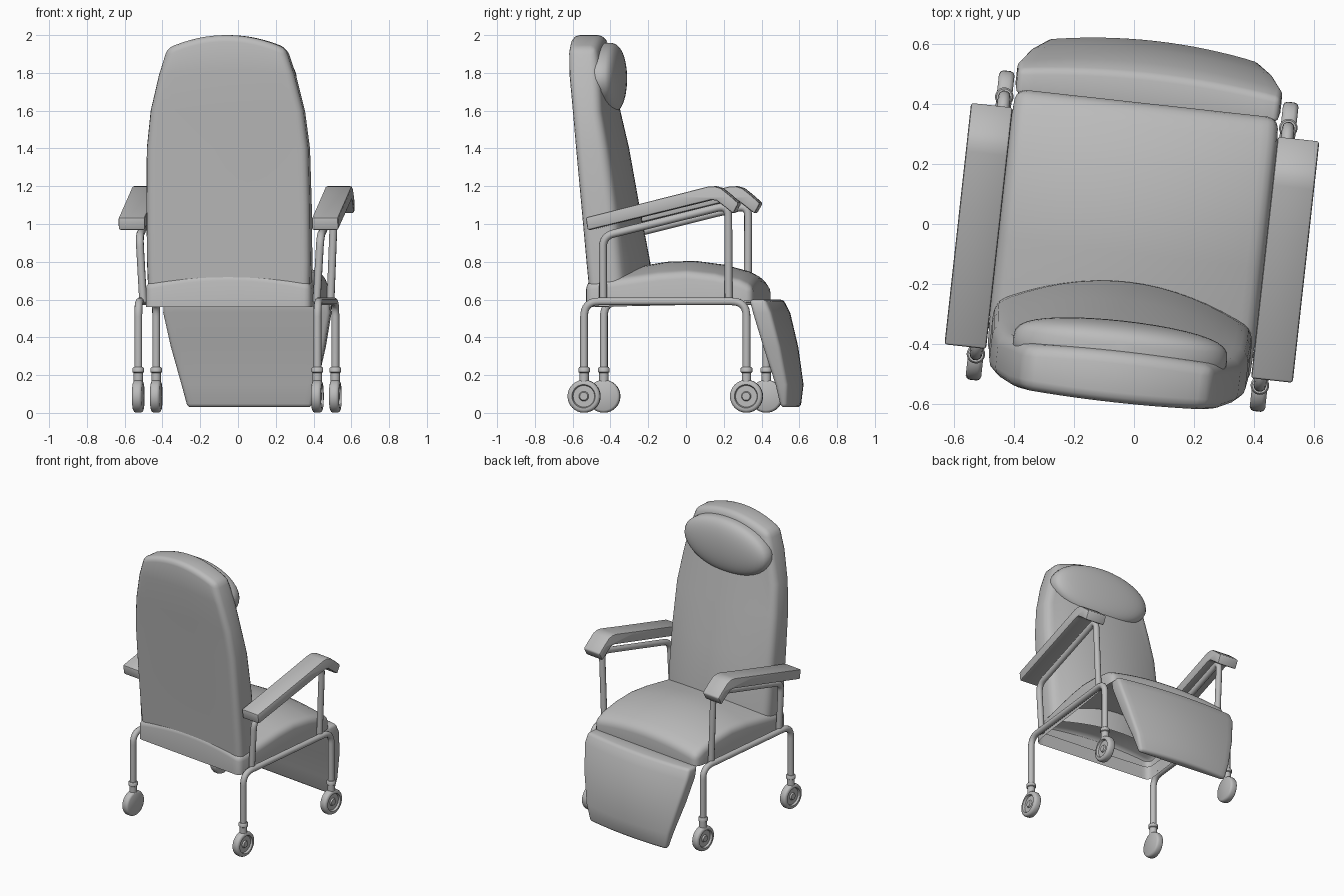
import bpy, bmesh, math
from mathutils import Matrix, Vector

if "Cube" in bpy.data.objects:
    bpy.data.objects.remove(bpy.data.objects["Cube"])

TURN = Matrix.Rotation(math.radians(-6.3), 4, 'Z')   # whole chair is turned slightly
grey = bpy.data.materials.new("grey")
grey.diffuse_color = (0.5, 0.5, 0.5, 1)
grey.use_nodes = True
grey.node_tree.nodes["Principled BSDF"].inputs["Base Color"].default_value = grey.diffuse_color


def finish(ob, angle=40):
    ob.data.transform(TURN)
    ob.data.materials.clear()
    ob.data.materials.append(grey)
    bpy.ops.object.select_all(action='DESELECT')
    ob.select_set(True)
    bpy.context.view_layer.objects.active = ob
    bpy.ops.object.shade_smooth_by_angle(angle=math.radians(angle))


def from_bmesh(name, bm, bevel=0.0, limit=0.6, segs=3, angle=40):
    bmesh.ops.recalc_face_normals(bm, faces=bm.faces)
    if bevel:
        edges = [e for e in bm.edges if len(e.link_faces) == 2 and e.calc_face_angle() > limit]
        bmesh.ops.bevel(bm, geom=edges, offset=bevel, segments=segs, profile=0.5,
                        affect='EDGES', clamp_overlap=True)
    me = bpy.data.meshes.new(name)
    bm.to_mesh(me)
    bm.free()
    ob = bpy.data.objects.new(name, me)
    bpy.context.collection.objects.link(ob)
    finish(ob, angle)
    return ob


N = 16
US = [-1 + 2 * i / N for i in range(N + 1)]


def loft(name, levels, bevel, caps=(True, True), open_b=False):
    """levels: pairs of point rows (A, B); each pair forms one closed ring."""
    bm = bmesh.new()
    rings = [[bm.verts.new(p) for p in a + b[::-1]] for a, b in levels]
    m = 2 * (N + 1)
    for r, s in zip(rings, rings[1:]):
        for i in range(m):
            if open_b and N < i < m - 1:
                continue
            j = (i + 1) % m
            bm.faces.new((r[i], r[j], s[j], s[i]))
    for ring, cap in zip((rings[0], rings[-1]), caps):
        if cap:
            for i in range(N):
                bm.faces.new((ring[i], ring[i + 1], ring[m - 2 - i], ring[m - 1 - i]))
    return from_bmesh(name, bm, bevel)


def upright(z, w, rear, front, crown, arch=0.0, hollow=0.0):
    a = [(w * u, front + crown * (1 - u * u), z + arch * (1 - u * u)) for u in US]
    b = [(w * u, rear - hollow * (1 - u * u), z + arch * (1 - u * u)) for u in US]
    return a, b


def flat(y, w, bottom, top, crown):
    return ([(w * u, y, top + crown * (1 - u * u)) for u in US],
            [(w * u, y, bottom) for u in US])


# backrest
loft("backrest", [upright(*l) for l in (
    (0.64, 0.43, -0.47, -0.30, 0.11, 0, 0.005),
    (0.80, 0.435, -0.485, -0.315, 0.12, 0, 0.005),
    (1.10, 0.435, -0.512, -0.345, 0.09, 0, 0.005),
    (1.40, 0.43, -0.54, -0.385, 0.075, 0, 0.01),
    (1.60, 0.407, -0.56, -0.42, 0.06, 0.01, 0.01),
    (1.79, 0.36, -0.583, -0.43, 0.03, 0.03, 0.012),
    (1.93, 0.315, -0.59, -0.445, 0.01, 0.07, 0.01))], 0.035, caps=(False, True))

# head pillow: flattened lens on the front of the backrest
bm = bmesh.new()
bmesh.ops.create_uvsphere(bm, u_segments=40, v_segments=24, radius=1)
for v in bm.verts:
    x, y, z = v.co
    v.co = (0.36 * x, -0.425 + 0.1 * math.copysign(abs(y) ** 0.6, y), 1.77 + 0.19 * z)
from_bmesh("head_pillow", bm, angle=60)

# seat cushion, open underneath
loft("seat", [flat(*l) for l in (
    (-0.487, 0.44, 0.56, 0.685, 0.05),
    (-0.35, 0.445, 0.565, 0.70, 0.06),
    (-0.10, 0.445, 0.57, 0.735, 0.065),
    (0.05, 0.445, 0.575, 0.745, 0.06),
    (0.20, 0.445, 0.58, 0.73, 0.055),
    (0.33, 0.445, 0.59, 0.70, 0.05),
    (0.405, 0.44, 0.595, 0.665, 0.045))], 0.035, open_b=True)

# hanging footrest
loft("footrest", [upright(*l) for l in (
    (0.03, 0.33, 0.54, 0.575, 0.02),
    (0.15, 0.36, 0.515, 0.58, 0.035),
    (0.35, 0.41, 0.455, 0.545, 0.04),
    (0.53, 0.445, 0.405, 0.50, 0.04),
    (0.60, 0.44, 0.385, 0.47, 0.03))], 0.022)


def rounded(points, radius):
    """Polyline with its inner corners replaced by arcs."""
    pts = [Vector(p) for p in points]
    out = [pts[0]]
    for a, b, c in zip(pts, pts[1:], pts[2:]):
        p, q = b + (a - b).normalized() * radius, b + (c - b).normalized() * radius
        for i in range(9):
            t = i / 8
            out.append(p * (1 - t) ** 2 + b * 2 * t * (1 - t) + q * t * t)
    return out + [pts[-1]]


def tube(name, points, radius, bend):
    path = rounded(points, bend)
    cu = bpy.data.curves.new(name, 'CURVE')
    cu.dimensions = '3D'
    cu.bevel_depth = radius
    cu.bevel_resolution = 3
    cu.use_fill_caps = True
    sp = cu.splines.new('POLY')
    sp.points.add(len(path) - 1)
    for sp_pt, p in zip(sp.points, path):
        sp_pt.co = (*p, 1)
    ob = bpy.data.objects.new(name, cu)
    bpy.context.collection.objects.link(ob)
    bpy.ops.object.select_all(action='DESELECT')
    ob.select_set(True)
    bpy.context.view_layer.objects.active = ob
    bpy.ops.object.convert(target='MESH')
    finish(bpy.context.view_layer.objects.active)


def lathe(name, profile, place, steps=32):
    """Profile of (axis, radius) spun around the local x axis, then placed."""
    bm = bmesh.new()
    vs = [bm.verts.new((a, 0, r)) for a, r in profile]
    es = [bm.edges.new(p) for p in zip(vs, vs[1:])]
    bmesh.ops.spin(bm, geom=vs + es, cent=(0, 0, 0), axis=(1, 0, 0),
                   angle=2 * math.pi, steps=steps)
    bmesh.ops.remove_doubles(bm, verts=bm.verts, dist=1e-5)
    bmesh.ops.transform(bm, matrix=place, verts=bm.verts)
    from_bmesh(name, bm)


WHEEL = [(-0.026, 0), (-0.026, 0.074), (-0.021, 0.083), (-0.012, 0.087), (0.012, 0.087),
         (0.021, 0.083), (0.026, 0.074), (0.026, 0.062), (0.012, 0.057), (0.012, 0.026),
         (0.022, 0.021), (0.022, 0)]
COLLAR = [(0.15, 0), (0.15, 0.025), (0.212, 0.025), (0.216, 0.031), (0.236, 0.031),
          (0.242, 0.026), (0.242, 0)]
ARM = [(-0.47, 1.035), (0.0, 1.152), (0.18, 1.198), (0.215, 1.2), (0.25, 1.19),
       (0.30, 1.15), (0.345, 1.11), (0.315, 1.055), (0.265, 1.095), (0.225, 1.125),
       (0.195, 1.127), (-0.46, 0.967)]
X = 0.477

for s, side in ((-1, "left"), (1, "right")):
    # padded armrest
    bm = bmesh.new()
    face = bm.faces.new([bm.verts.new((s * 0.445, y, z)) for y, z in ARM])
    new = bmesh.ops.extrude_face_region(bm, geom=[face])["geom"]
    bmesh.ops.translate(bm, vec=(s * 0.14, 0, 0),
                        verts=[g for g in new if isinstance(g, bmesh.types.BMVert)])
    from_bmesh("armrest_" + side, bm, 0.009, 0.8, 2)

    # leg frame and arm support tubes
    tube("leg_frame_" + side, [(s * X, -0.49, 0.2), (s * X, -0.49, 0.59),
                               (s * X, 0.375, 0.59), (s * X, 0.375, 0.2)], 0.021, 0.08)
    tube("arm_support_" + side, [(s * 0.462, -0.39, 0.585), (s * 0.482, -0.39, 0.935),
                                 (s * 0.482, 0.278, 1.10), (s * 0.462, 0.278, 0.585)], 0.021, 0.06)

    # casters
    for y, end in ((-0.49, "rear"), (0.375, "front")):
        flip = Matrix.Scale(s, 4, (1, 0, 0))
        lathe(f"wheel_{end}_{side}", WHEEL, Matrix.Translation((s * X, y, 0.088)) @ flip)
        lathe(f"caster_collar_{end}_{side}", COLLAR,
              Matrix.Translation((s * X, y, 0)) @ Matrix.Rotation(-math.pi / 2, 4, 'Y'), 20)
